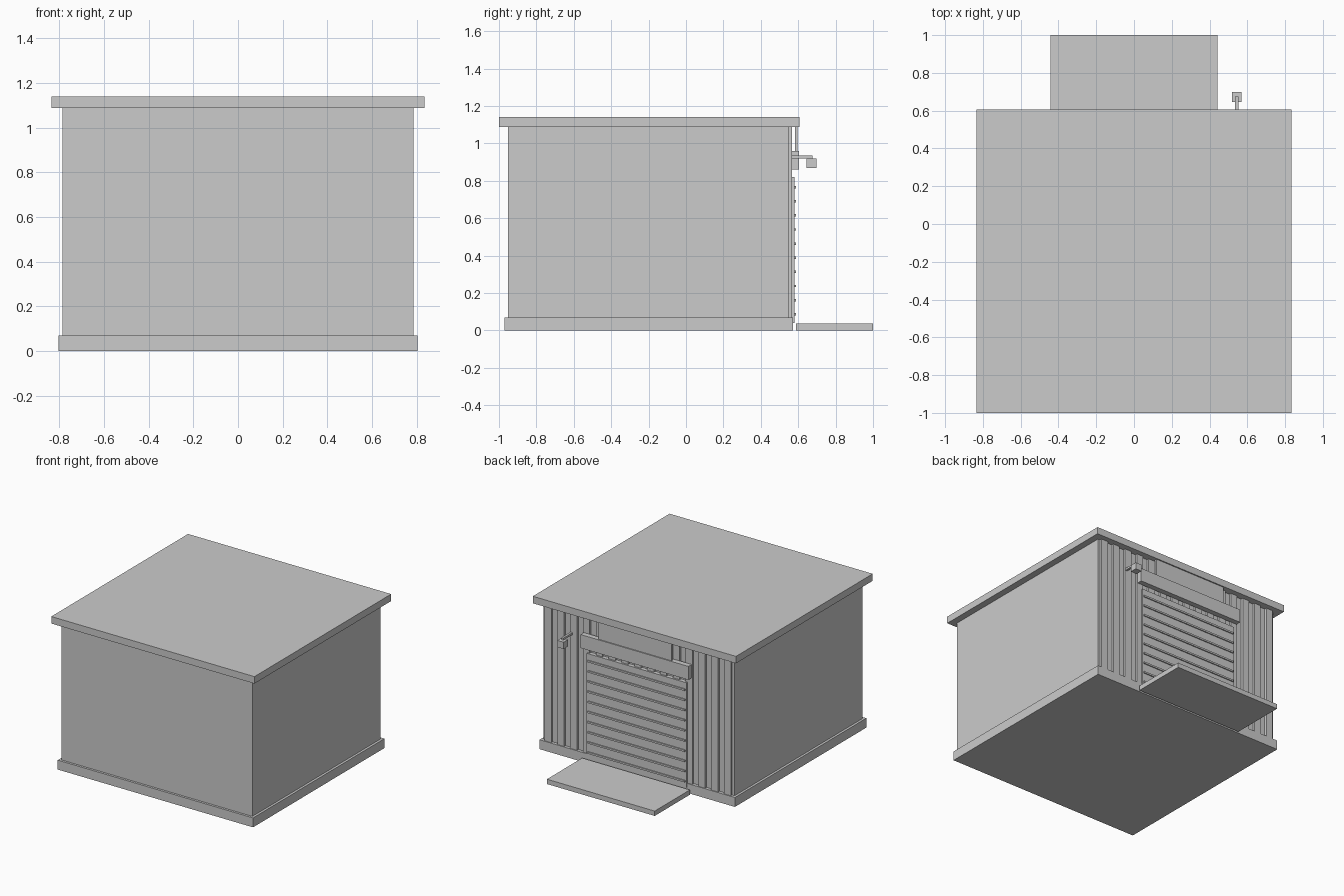
import bpy

if "Cube" in bpy.data.objects:
    bpy.data.objects.remove(bpy.data.objects["Cube"])


def box(name, x, y, z):
    """Box from (min, max) ranges."""
    bpy.ops.mesh.primitive_cube_add(size=1, location=[(r[0] + r[1]) / 2 for r in (x, y, z)])
    ob = bpy.context.object
    ob.name = name
    ob.scale = [r[1] - r[0] for r in (x, y, z)]
    bpy.ops.object.transform_apply(location=False, rotation=False, scale=True)
    return ob


def repeat(ob, count, offset):
    m = ob.modifiers.new("Repeat", 'ARRAY')
    m.count = count
    m.use_relative_offset = False
    m.use_constant_offset = True
    m.constant_offset_displace = offset


# Main building
box("base_slab", (-0.803, 0.803), (-0.97, 0.573), (0, 0.07))
box("walls", (-0.785, 0.785), (-0.953, 0.55), (0.07, 1.09))
box("roof", (-0.835, 0.835), (-1, 0.606), (1.088, 1.14))

# Vertical cladding ribs on the door wall
rib = box("cladding_rib", (-0.765, -0.71), (0.549, 0.567), (0.07, 1.09))
repeat(rib, 15, (0.1054, 0, 0))

# Roller door with horizontal slats
box("roller_door", (-0.41, 0.41), (0.55, 0.58), (0.04, 0.82))
slat = box("door_slat", (-0.4, 0.4), (0.579, 0.588), (0.08, 0.093))
repeat(slat, 10, (0, 0, 0.0755))

# Shutter housing and blank board above the door
box("shutter_housing", (-0.443, 0.443), (0.565, 0.605), (0.86, 0.96))
box("fascia_board", (-0.3, 0.3), (0.582, 0.597), (0.95, 1.09))

# Wall lamp
box("lamp_arm", (0.536, 0.552), (0.55, 0.675), (0.92, 0.935))
box("lamp_head", (0.518, 0.57), (0.645, 0.698), (0.868, 0.918))

# Ramp
box("entry_ramp", (-0.443, 0.443), (0.587, 1), (0, 0.036))
